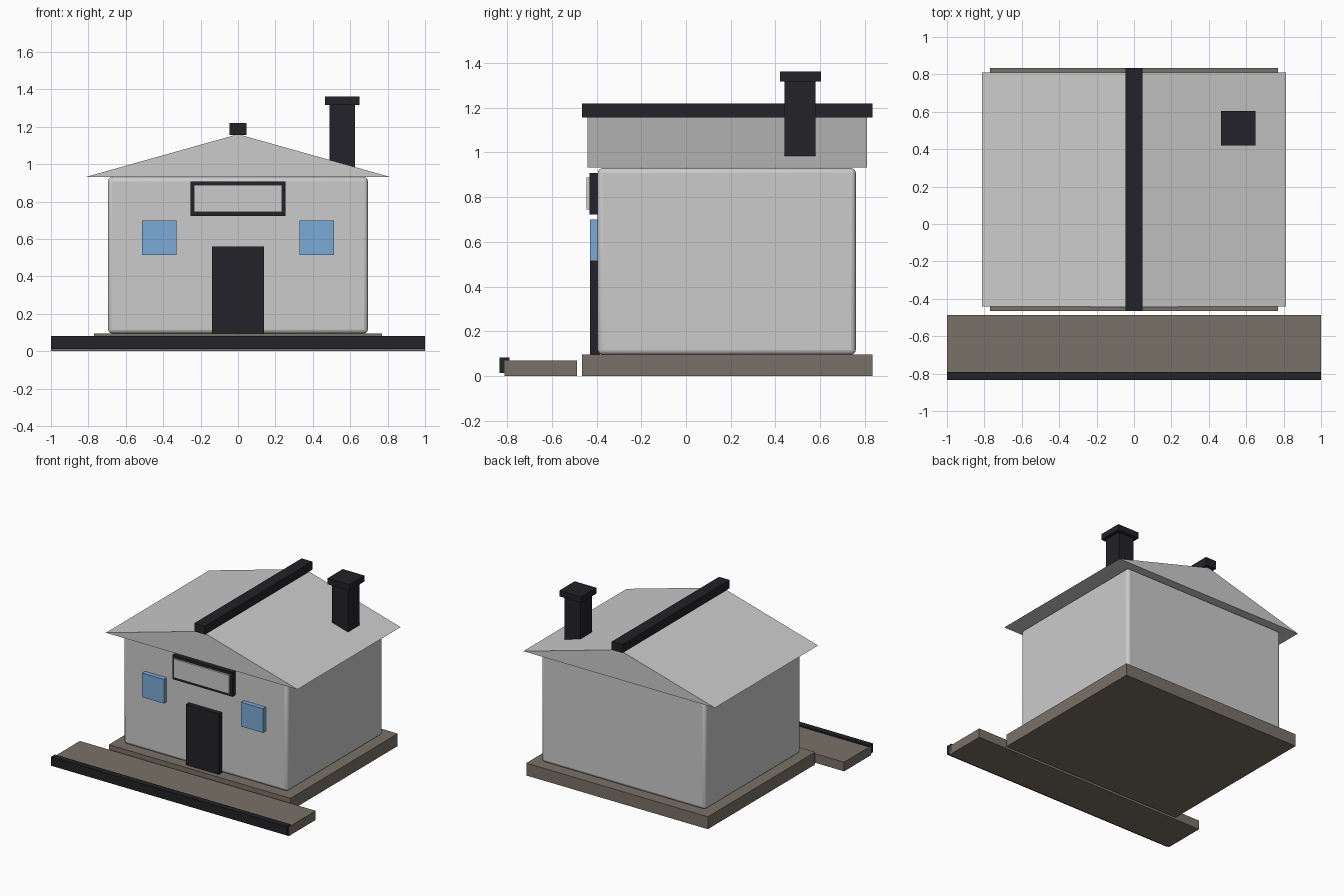
import bpy, bmesh

if "Cube" in bpy.data.objects:
    bpy.data.objects.remove(bpy.data.objects["Cube"])

def material(name, rgb):
    m = bpy.data.materials.new(name)
    m.diffuse_color = (*rgb, 1)
    m.use_nodes = True
    m.node_tree.nodes["Principled BSDF"].inputs["Base Color"].default_value = m.diffuse_color
    return m

DARK = material("dark_trim", (0.016, 0.016, 0.021))
STONE = material("stone", (0.19, 0.165, 0.135))
GLASS = material("window_blue", (0.2, 0.4, 0.68))

def finish(name, bm, mat):
    mesh = bpy.data.meshes.new(name)
    bmesh.ops.recalc_face_normals(bm, faces=bm.faces)
    bm.to_mesh(mesh)
    bm.free()
    ob = bpy.data.objects.new(name, mesh)
    bpy.context.collection.objects.link(ob)
    if mat:
        mesh.materials.append(mat)
    return ob

def box(name, x, y, z, mat=None, bevel=0):
    """Box from (min, max) ranges on each axis."""
    bm = bmesh.new()
    bmesh.ops.create_cube(bm, size=1)
    for v in bm.verts:
        v.co = [(r[0] + r[1]) / 2 + c * (r[1] - r[0]) for r, c in zip((x, y, z), v.co)]
    ob = finish(name, bm, mat)
    if bevel:
        mod = ob.modifiers.new("rounded_edges", 'BEVEL')
        mod.width, mod.segments = bevel, 3
    return ob

# Foundation and walls
box("foundation", (-0.77, 0.77), (-0.465, 0.835), (0, 0.095), STONE)
walls = box("walls", (-0.695, 0.695), (-0.395, 0.76), (0.095, 0.93), bevel=0.022)
bpy.context.view_layer.objects.active = walls
walls.select_set(True)
bpy.ops.object.shade_smooth_by_angle()

# Gable roof: triangle extruded front to back
bm = bmesh.new()
gable = bm.faces.new([bm.verts.new((x, -0.44, z)) for x, z in
                      ((-0.812, 0.932), (0.812, 0.932), (0, 1.16))])
ext = bmesh.ops.extrude_face_region(bm, geom=[gable], use_keep_orig=True)["geom"]
bmesh.ops.translate(bm, vec=(0, 1.25, 0),
                    verts=[g for g in ext if isinstance(g, bmesh.types.BMVert)])
finish("roof", bm, None)
box("roof_ridge", (-0.045, 0.045), (-0.465, 0.835), (1.157, 1.22), DARK)

# Chimney
box("chimney_stack", (0.49, 0.625), (0.44, 0.58), (0.985, 1.32), DARK)
box("chimney_cap", (0.465, 0.65), (0.42, 0.605), (1.317, 1.362), DARK)

# Door and windows
box("door", (-0.139, 0.139), (-0.43, -0.385), (0.095, 0.56), DARK)
for side, x in (("left", -0.42), ("right", 0.42)):
    box("window_" + side, (x - 0.092, x + 0.092), (-0.43, -0.39), (0.515, 0.70), GLASS)

# Blank sign above the door
box("sign_backing", (-0.255, 0.255), (-0.432, -0.39), (0.723, 0.908), DARK)
box("sign_panel", (-0.235, 0.235), (-0.446, -0.42), (0.745, 0.888))

# Pavement and curb
box("pavement", (-1, 1), (-0.812, -0.487), (0, 0.07), STONE)
box("curb", (-1, 1), (-0.835, -0.79), (0.013, 0.082), DARK)
